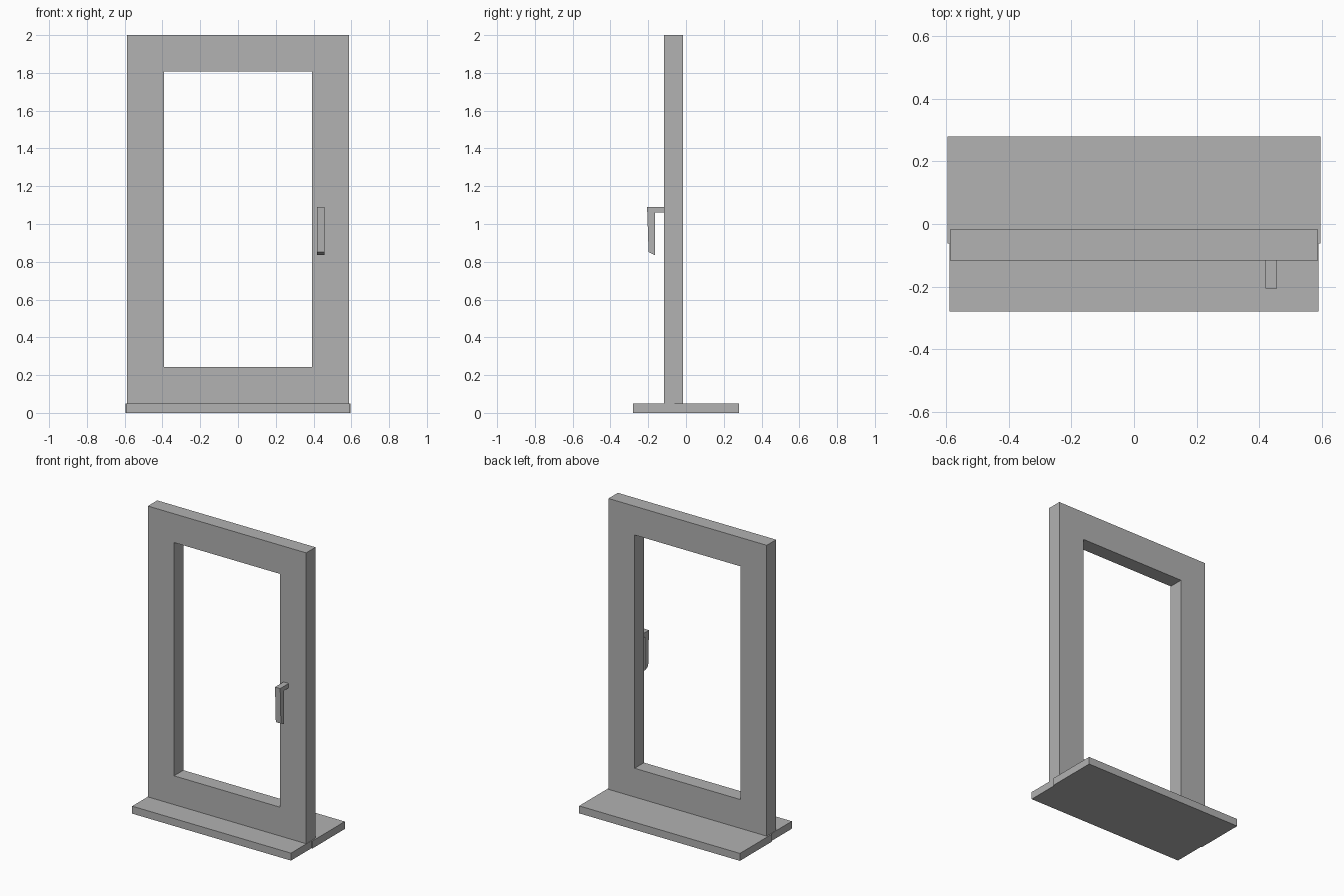
import bpy
import bmesh

cube = bpy.data.objects.get("Cube")
if cube:
    bpy.data.objects.remove(cube, do_unlink=True)

grey = bpy.data.materials.new("plain_grey")
grey.use_nodes = True
colour = (0.445, 0.445, 0.445, 1)
grey.diffuse_color = colour
grey.node_tree.nodes["Principled BSDF"].inputs["Base Color"].default_value = colour


def finish(name, bm):
    bmesh.ops.recalc_face_normals(bm, faces=bm.faces)
    mesh = bpy.data.meshes.new(name)
    bm.to_mesh(mesh)
    bm.free()
    mesh.materials.append(grey)
    obj = bpy.data.objects.new(name, mesh)
    bpy.context.collection.objects.link(obj)
    return obj


def box(name, x, y, z):
    """Box from (low, high) ranges."""
    bm = bmesh.new()
    bmesh.ops.create_cube(bm, size=1)
    for v in bm.verts:
        v.co = [r[0] if c < 0 else r[1] for c, r in zip(v.co, (x, y, z))]
    return finish(name, bm)


def extrude_profile(name, points, depth):
    """Extrude a closed outline along a vector."""
    bm = bmesh.new()
    face = bm.faces.new([bm.verts.new(p) for p in points])
    result = bmesh.ops.extrude_face_region(bm, geom=[face], use_keep_orig=True)
    moved = [g for g in result["geom"] if isinstance(g, bmesh.types.BMVert)]
    bmesh.ops.translate(bm, verts=moved, vec=depth)
    return finish(name, bm)


def rectangle(half, bottom, top, y):
    return [(-half, y, bottom), (half, y, bottom), (half, y, top), (-half, y, top)]


SILL_TOP = 0.05
FRONT, BACK = -0.116, -0.017
STEP = -0.062

# Sill: inner board and slightly wider outer ledge
box("inner_sill", (-0.589, 0.589), (-0.28, STEP), (0, SILL_TOP))
box("outer_sill", (-0.596, 0.596), (STEP, 0.28), (0, SILL_TOP))

# Window frame: two mitred rings of corners, bridged into a hollow surround
bm = bmesh.new()
loops = []
for y in (FRONT, BACK):
    for half, bottom, top in ((0.587, SILL_TOP, 2.0), (0.393, 0.243, 1.807)):
        loops.append([bm.verts.new(p) for p in rectangle(half, bottom, top, y)])
front_outer, front_inner, back_outer, back_inner = loops
for a, b in ((front_outer, front_inner), (front_inner, back_inner),
             (back_inner, back_outer), (back_outer, front_outer)):
    for i in range(4):
        j = (i + 1) % 4
        bm.faces.new((a[i], a[j], b[j], b[i]))
finish("window_frame", bm)

# Handle: bent lever with a bevelled lower end
side = [(FRONT, 1.09), (-0.206, 1.09), (-0.198, 0.852), (-0.164, 0.835),
        (-0.164, 1.06), (FRONT, 1.06)]
extrude_profile("handle", [(0.419, y, z) for y, z in side], (0.038, 0, 0))
